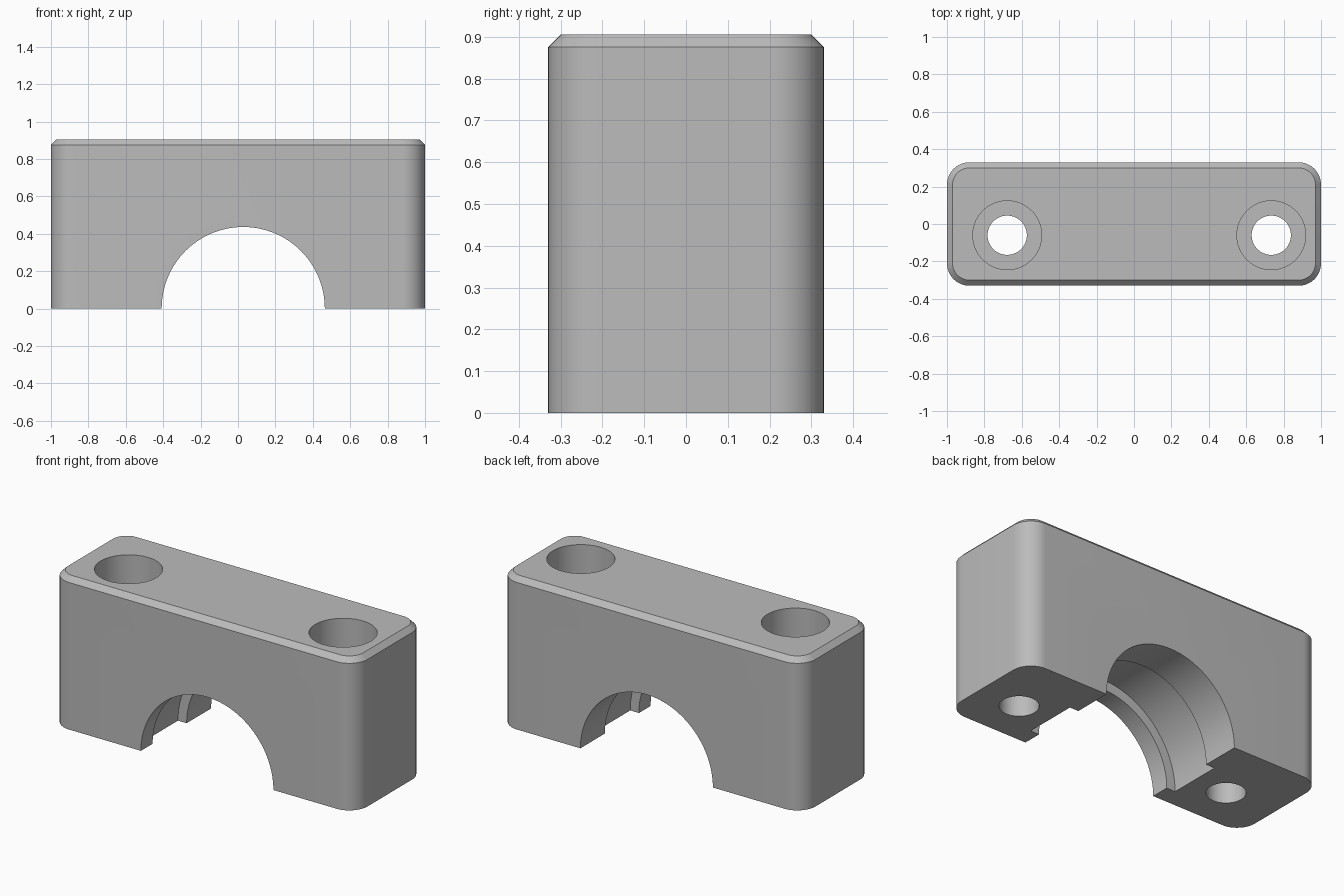
import bpy
import bmesh
import math
from mathutils import Matrix, Vector

default = bpy.data.objects.get("Cube")
if default:
    bpy.data.objects.remove(default, do_unlink=True)

HALF_X, HALF_Y, HEIGHT = 1.0, 0.33, 0.905
CORNER, CHAMFER = 0.12, 0.03
CENTRE_X, CENTRE_Y = 0.028, -0.06
HOLE_SPACING = 0.706

grey = bpy.data.materials.new("plain_grey")
grey.use_nodes = True
colour = (0.5, 0.5, 0.5, 1)
grey.diffuse_color = colour
grey.node_tree.nodes["Principled BSDF"].inputs["Base Color"].default_value = colour


def make_object(name, bm):
    bmesh.ops.recalc_face_normals(bm, faces=bm.faces)
    mesh = bpy.data.meshes.new(name)
    bm.to_mesh(mesh)
    bm.free()
    mesh.materials.append(grey)
    obj = bpy.data.objects.new(name, mesh)
    bpy.context.collection.objects.link(obj)
    return obj


def rounded_outline(inset, z, steps=12):
    """Rounded rectangle, concentric corners, moved in by the inset."""
    points = []
    for i, (sx, sy) in enumerate([(1, 1), (-1, 1), (-1, -1), (1, -1)]):
        for k in range(steps + 1):
            a = math.pi / 2 * (i + k / steps)
            r = CORNER - inset
            points.append(Vector((sx * (HALF_X - CORNER) + r * math.cos(a),
                                  sy * (HALF_Y - CORNER) + r * math.sin(a), z)))
    return points


def cylinder_cutter(name, radius, start, end, segments):
    """Cylinder running from one point to another."""
    start, end = Vector(start), Vector(end)
    axis = end - start
    turn = axis.to_track_quat('Z', 'Y').to_matrix().to_4x4()
    bm = bmesh.new()
    bmesh.ops.create_cone(bm, cap_ends=True, segments=segments, radius1=radius,
                          radius2=radius, depth=axis.length,
                          matrix=Matrix.Translation((start + end) / 2) @ turn)
    obj = make_object(name, bm)
    obj.hide_render = True
    return obj


# Block: lofted rounded outline with a chamfered top rim
bm = bmesh.new()
rings = [[bm.verts.new(p) for p in rounded_outline(inset, z)]
         for inset, z in [(0, 0), (0, HEIGHT - CHAMFER), (CHAMFER, HEIGHT)]]
for low, high in zip(rings, rings[1:]):
    for i in range(len(low)):
        j = (i + 1) % len(low)
        bm.faces.new((low[i], low[j], high[j], high[i]))
bm.faces.new(rings[0])
bm.faces.new(rings[-1])
block = make_object("clamp_block", bm)

# Shaft bore with a wider groove in its middle
cutters = [
    cylinder_cutter("bore_cutter", 0.436, (CENTRE_X, -1, 0), (CENTRE_X, 1, 0), 128),
    cylinder_cutter("groove_cutter", 0.493, (CENTRE_X, CENTRE_Y - 0.16, 0),
                    (CENTRE_X, CENTRE_Y + 0.16, 0), 128),
]

# Counterbored bolt holes
for side in (-1, 1):
    x = CENTRE_X + side * HOLE_SPACING
    cutters.append(cylinder_cutter("bolt_hole_cutter", 0.105,
                                   (x, CENTRE_Y, -0.5), (x, CENTRE_Y, 1.5), 64))
    cutters.append(cylinder_cutter("counterbore_cutter", 0.184,
                                   (x, CENTRE_Y, 0.45), (x, CENTRE_Y, 1.6), 64))

bpy.ops.object.select_all(action='DESELECT')
bpy.context.view_layer.objects.active = block
block.select_set(True)
for cutter in cutters:
    mod = block.modifiers.new("cut", 'BOOLEAN')
    mod.operation = 'DIFFERENCE'
    mod.solver = 'EXACT'
    mod.object = cutter
    bpy.ops.object.modifier_apply(modifier=mod.name)
for cutter in cutters:
    bpy.data.objects.remove(cutter, do_unlink=True)

bpy.ops.object.shade_smooth_by_angle(angle=math.radians(30))
